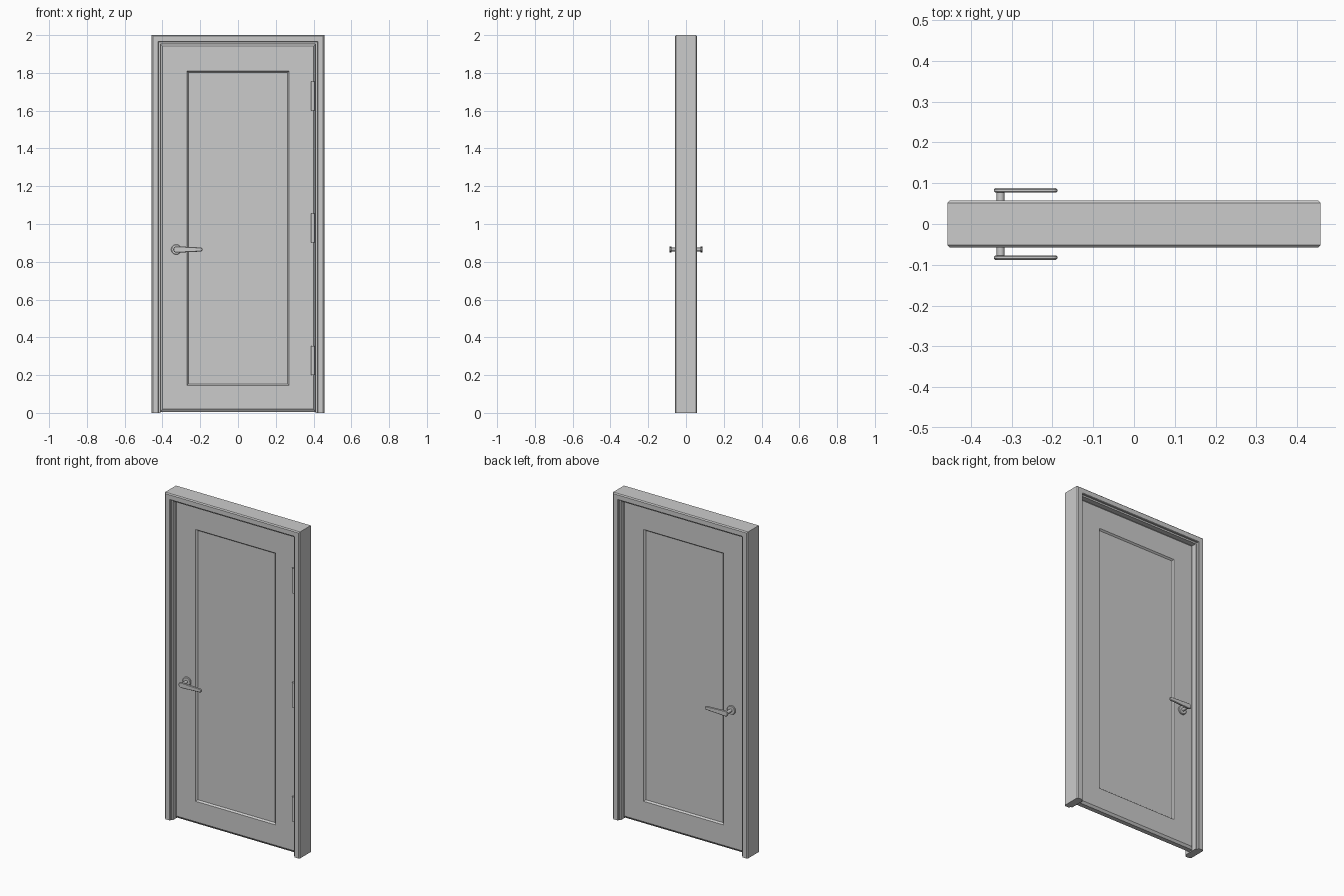
import bpy, bmesh, math

if "Cube" in bpy.data.objects:
    bpy.data.objects.remove(bpy.data.objects["Cube"])

HW, TOP = 0.457, 2.0          # outer half width and height of the frame


def finish(name, bm, smooth=False):
    bmesh.ops.recalc_face_normals(bm, faces=bm.faces[:])
    me = bpy.data.meshes.new(name)
    bm.to_mesh(me)
    bm.free()
    ob = bpy.data.objects.new(name, me)
    bpy.context.collection.objects.link(ob)
    if smooth:
        bpy.ops.object.select_all(action='DESELECT')
        ob.select_set(True)
        bpy.context.view_layer.objects.active = ob
        bpy.ops.object.shade_smooth_by_angle(angle=math.radians(35))
    return ob


def loft(name, rings, smooth=False):
    """Bridge closed rings of equal length and cap both ends."""
    bm = bmesh.new()
    vs = [[bm.verts.new(p) for p in r] for r in rings]
    n = len(vs[0])
    for a, b in zip(vs, vs[1:]):
        for i in range(n):
            j = (i + 1) % n
            bm.faces.new((a[i], a[j], b[j], b[i]))
    bm.faces.new(vs[0])
    bm.faces.new(vs[-1])
    return finish(name, bm, smooth)


# Door frame: stepped, chamfered profile (inset, y) mitred round three sides
half = [(0, 0.052), (0.006, 0.058), (0.034, 0.058), (0.037, 0.055),
        (0.037, 0.045), (0.047, 0.045)]
profile = half + [(i, -y) for i, y in reversed(half)]
loft("door_frame", [
    [(-HW + i, y, 0) for i, y in profile],
    [(-HW + i, y, TOP - i) for i, y in profile],
    [(HW - i, y, TOP - i) for i, y in profile],
    [(HW - i, y, 0) for i, y in profile]])


# Door leaf: recessed panel, face, chamfered rim, mirrored to the back
def rect(hx, z0, z1, y):
    return [(-hx, y, z0), (hx, y, z0), (hx, y, z1), (-hx, y, z1)]


front = [(0.262, 0.153, 1.802, -0.014), (0.27, 0.145, 1.81, -0.024),
         (0.40, 0.02, 1.942, -0.024), (0.41, 0.006, 1.953, -0.014)]
back = [(hx, a, b, -y) for hx, a, b, y in reversed(front)]
loft("door_leaf", [rect(*r) for r in front + back])


# Round parts
def disc(x, z, y, r, n=32):
    return [(x + r * math.cos(2 * math.pi * k / n), y,
             z + r * math.sin(2 * math.pi * k / n)) for k in range(n)]


# Tapered lever outline with rounded ends
def lever(y, grow):
    pts = []
    for cx, r, start in ((-0.326, 0.017, 90), (-0.199, 0.011, 270)):
        for k in range(13):
            a = math.radians(start + 15 * k)
            pts.append((cx + (r + grow) * math.cos(a), y,
                        0.865 + (r + grow) * math.sin(a)))
    return pts


HX, HZ = -0.327, 0.865
for side, s in (("front", -1), ("back", 1)):
    loft(side + "_handle_rose", [disc(HX, HZ, s * y, r) for y, r in
         ((0.022, 0.027), (0.030, 0.027), (0.033, 0.024))], True)
    loft(side + "_handle_neck", [disc(HX, HZ, s * y, 0.0095, 20)
         for y in (0.03, 0.08)], True)
    loft(side + "_handle_lever", [lever(s * y, g) for y, g in
         ((0.077, -0.003), (0.080, 0), (0.085, 0), (0.088, -0.003))], True)

# Hinge barrels on the front
for n, zc in enumerate((0.278, 0.978, 1.678)):
    bm = bmesh.new()
    bmesh.ops.create_cone(bm, cap_ends=True, segments=20, radius1=0.0095,
                          radius2=0.0095, depth=0.153)
    bmesh.ops.translate(bm, verts=bm.verts[:], vec=(0.397, -0.027, zc))
    finish("hinge_%d" % (n + 1), bm, True)
